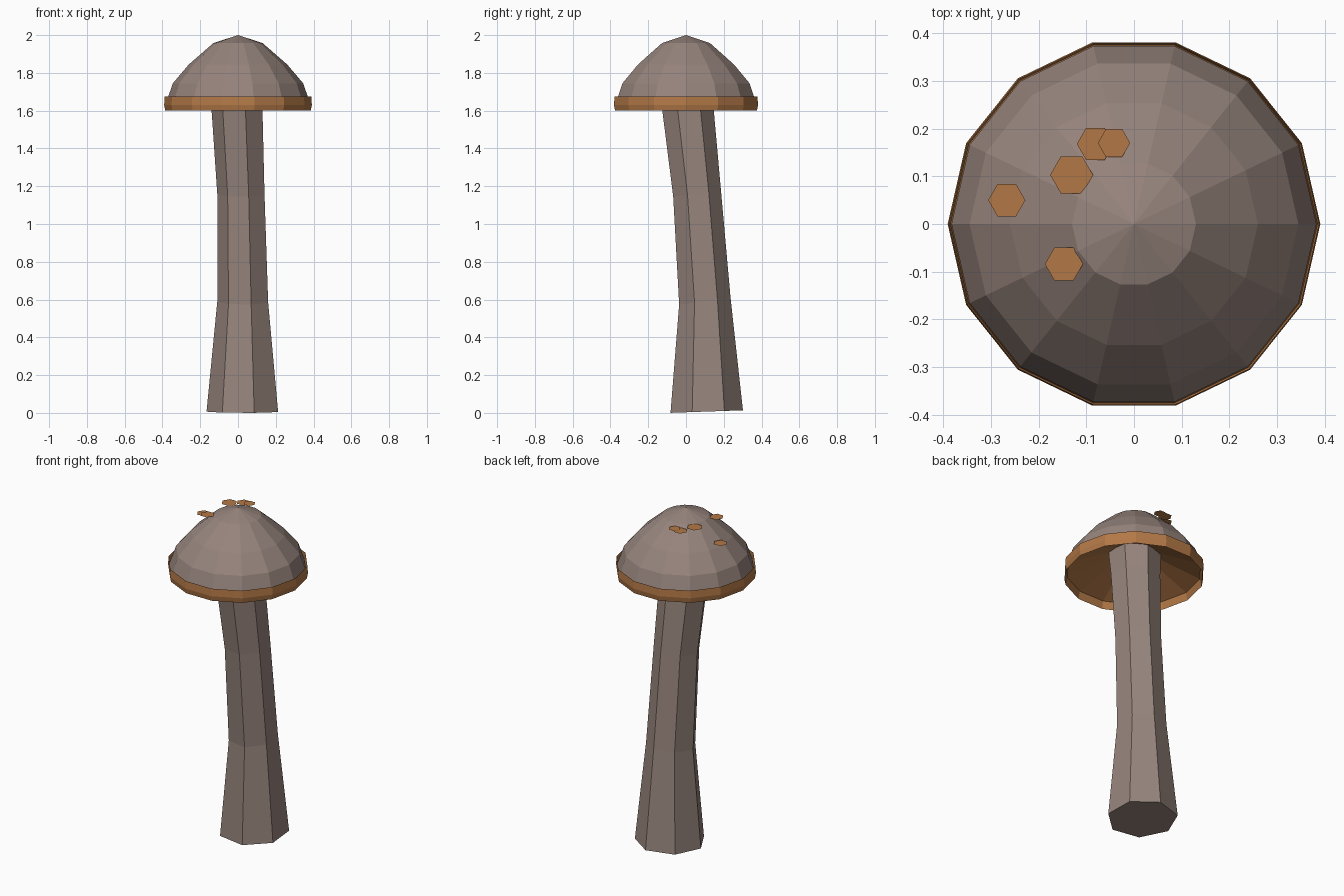
import bpy
import bmesh
import math

if "Cube" in bpy.data.objects:
    bpy.data.objects.remove(bpy.data.objects["Cube"])


def material(name, rgb):
    m = bpy.data.materials.new(name)
    m.diffuse_color = (*rgb, 1.0)
    m.use_nodes = True
    m.node_tree.nodes["Principled BSDF"].inputs["Base Color"].default_value = m.diffuse_color
    return m


GREY = material("warm_grey", (0.305, 0.230, 0.202))
ORANGE = material("burnt_orange", (0.450, 0.190, 0.063))


def ring(bm, r, z, sides, centre=(0, 0), start=0.0, tilt=0.0):
    """Circle of vertices; tilt raises z along +y."""
    verts = []
    for i in range(sides):
        a = start + 2 * math.pi * i / sides
        dx, dy = r * math.cos(a), r * math.sin(a)
        verts.append(bm.verts.new((centre[0] + dx, centre[1] + dy, z + tilt * dy)))
    return verts


def bridge(bm, upper, lower):
    """Quads between two rings, facing outward when the first is on top."""
    n = len(upper)
    for i in range(n):
        j = (i + 1) % n
        bm.faces.new((lower[i], lower[j], upper[j], upper[i]))


def finish(bm, name, mat):
    mesh = bpy.data.meshes.new(name)
    bm.to_mesh(mesh)
    bm.free()
    mesh.materials.append(mat)
    obj = bpy.data.objects.new(name, mesh)
    bpy.context.collection.objects.link(obj)
    return obj


SIDES = 14

# Cap dome: faceted shell with a pointed top
bm = bmesh.new()
apex = bm.verts.new((0, 0, 2.0))
dome = [ring(bm, r, z, SIDES) for r, z in
        [(0.13, 1.958), (0.26, 1.845), (0.345, 1.745), (0.383, 1.635)]]
for i in range(SIDES):
    bm.faces.new((dome[0][i], dome[0][(i + 1) % SIDES], apex))
for a, b in zip(dome, dome[1:]):
    bridge(bm, a, b)
finish(bm, "cap_dome", GREY)

# Brim band outside, then the underside rising to the stem
bm = bmesh.new()
brim = [ring(bm, r, z, SIDES) for r, z in
        [(0.388, 1.675), (0.391, 1.63), (0.385, 1.60),
         (0.375, 1.645), (0.13, 1.745)]]
for a, b in zip(brim, brim[1:]):
    bridge(bm, a, b)
finish(bm, "cap_brim_and_underside", ORANGE)

# Stem: bent seven-sided tube that widens at the foot and under the cap
bm = bmesh.new()
start = math.radians(-125)
sections = [  # radius, height, centre, tilt
    (0.15, 1.76, (-0.007, -0.007), 0.0),
    (0.14, 1.60, (0.0, 0.009), 0.0),
    (0.13, 1.16, (0.02, 0.057), 0.12),
    (0.14, 0.59, (0.03, 0.098), 0.12),
    (0.197, 0.007, (0.03, 0.107), 0.035),
]
stem = [ring(bm, r, z, 7, c, start, t) for r, z, c, t in sections]
for a, b in zip(stem, stem[1:]):
    bridge(bm, a, b)
bm.faces.new(stem[0])
bm.faces.new(list(reversed(stem[-1])))
finish(bm, "stem", GREY)

# Flat hexagonal spots hovering just over the cap
spots = [
    (-0.267, 0.050, 1.876, 0.039),
    (-0.131, 0.103, 1.957, 0.045),
    (-0.081, 0.168, 1.946, 0.039),
    (-0.042, 0.170, 1.950, 0.034),
    (-0.147, -0.084, 1.952, 0.040),
]
for n, (x, y, z, r) in enumerate(spots, 1):
    bm = bmesh.new()
    bm.faces.new(ring(bm, r, z, 6, (x, y)))
    finish(bm, f"cap_spot_{n}", ORANGE)
